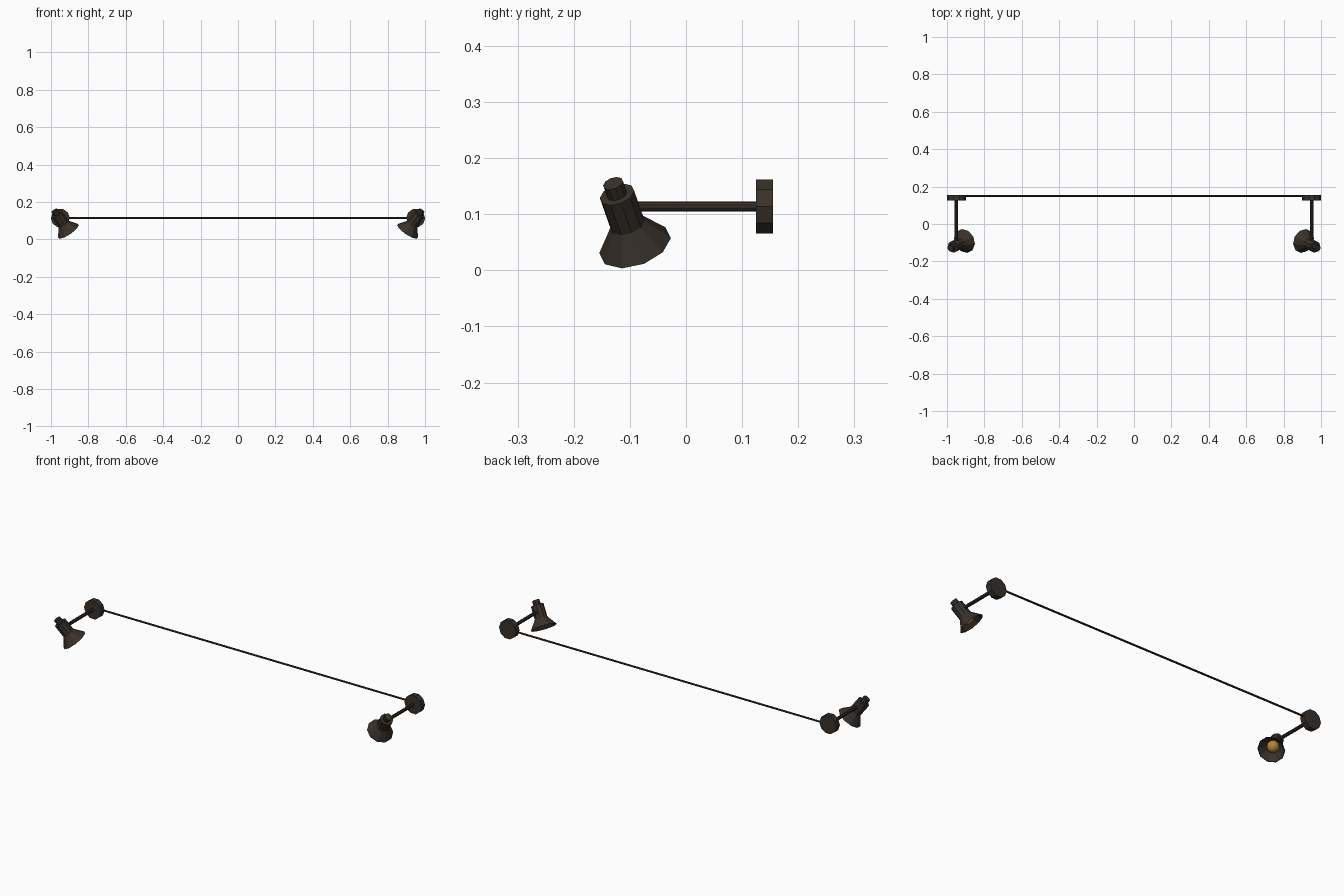
import bpy, math
from mathutils import Vector, Matrix

if "Cube" in bpy.data.objects:
    bpy.data.objects.remove(bpy.data.objects["Cube"])


def material(name, color):
    m = bpy.data.materials.new(name)
    m.diffuse_color = (*color, 1)
    m.use_nodes = True
    m.node_tree.nodes["Principled BSDF"].inputs["Base Color"].default_value = m.diffuse_color
    return m


BRONZE = material("dark_bronze", (0.04, 0.03, 0.024))
AMBER = material("amber_glass", (0.45, 0.22, 0.04))


def revolve(name, profile, origin, axis, ref, sides, mat):
    """Lathe (radius, distance) points about an axis; ref is the first vertex direction."""
    w = Vector(axis).normalized()
    u = Vector(ref)
    u = (u - w * u.dot(w)).normalized()
    v = w.cross(u)
    o = Vector(origin)
    verts, faces, rings = [], [], []
    for r, t in profile:
        if r == 0:
            rings.append([len(verts)] * sides)
            verts.append(o + w * t)
            continue
        rings.append([len(verts) + i for i in range(sides)])
        for i in range(sides):
            a = 2 * math.pi * i / sides
            verts.append(o + w * t + (u * math.cos(a) + v * math.sin(a)) * r)
    for a, b in zip(rings, rings[1:]):
        for i in range(sides):
            j = (i + 1) % sides
            quad = (a[j], a[i], b[i], b[j])
            faces.append(tuple(dict.fromkeys(quad)))
    me = bpy.data.meshes.new(name)
    me.from_pydata(verts, [], faces)
    me.materials.append(mat)
    ob = bpy.data.objects.new(name, me)
    bpy.context.collection.objects.link(ob)
    return ob


def rod(name, start, end, r, ref, sides):
    d = Vector(end) - Vector(start)
    return revolve(name, [(0, 0), (r, 0), (r, d.length), (0, d.length)],
                   start, d, ref, sides, BRONZE)


# Long rail joining the two wall plates
rod("rail", (-0.95, 0.15, 0.114), (0.95, 0.15, 0.114), 0.005, (0, 1, 0), 8)

# Shade profile: switch cap, neck, flared skirt, then the inner wall
SHADE = [(0, 0), (0.0185, 0), (0.0185, 0.025), (0.032, 0.025), (0.032, 0.092),
         (0.0665, 0.14), (0.0635, 0.14), (0.029, 0.094), (0.029, 0.06), (0, 0.06)]

for s, side in ((-1, "left"), (1, "right")):
    # Wall plate and arm
    rod(side + "_wall_plate", (s * 0.95, 0.125, 0.114), (s * 0.95, 0.155, 0.114),
        0.0505, (1, 0, 0), 10)
    rod(side + "_arm", (s * 0.95, 0.126, 0.114), (s * 0.95, -0.11, 0.114),
        0.0088, (0, 0, 1), 10)
    # Tilted spotlight shade, aimed inward and down
    top = Vector((s * 0.982, -0.13, 0.155))
    aim = Vector((-s * 0.54, 0.28, -0.793)).normalized()
    revolve(side + "_shade", SHADE, top, aim, (s * 0.21, 0.96, 0.2), 10, BRONZE)
    # Bulb inside the skirt
    bulb = [(0.03 * math.sin(math.pi * k / 8), -0.03 * math.cos(math.pi * k / 8))
            for k in range(1, 8)]
    ob = revolve(side + "_bulb", [(0, -0.03)] + bulb + [(0, 0.03)],
                 top + aim * 0.105, aim, (0, 1, 0), 14, AMBER)
    ob.data.shade_smooth()
